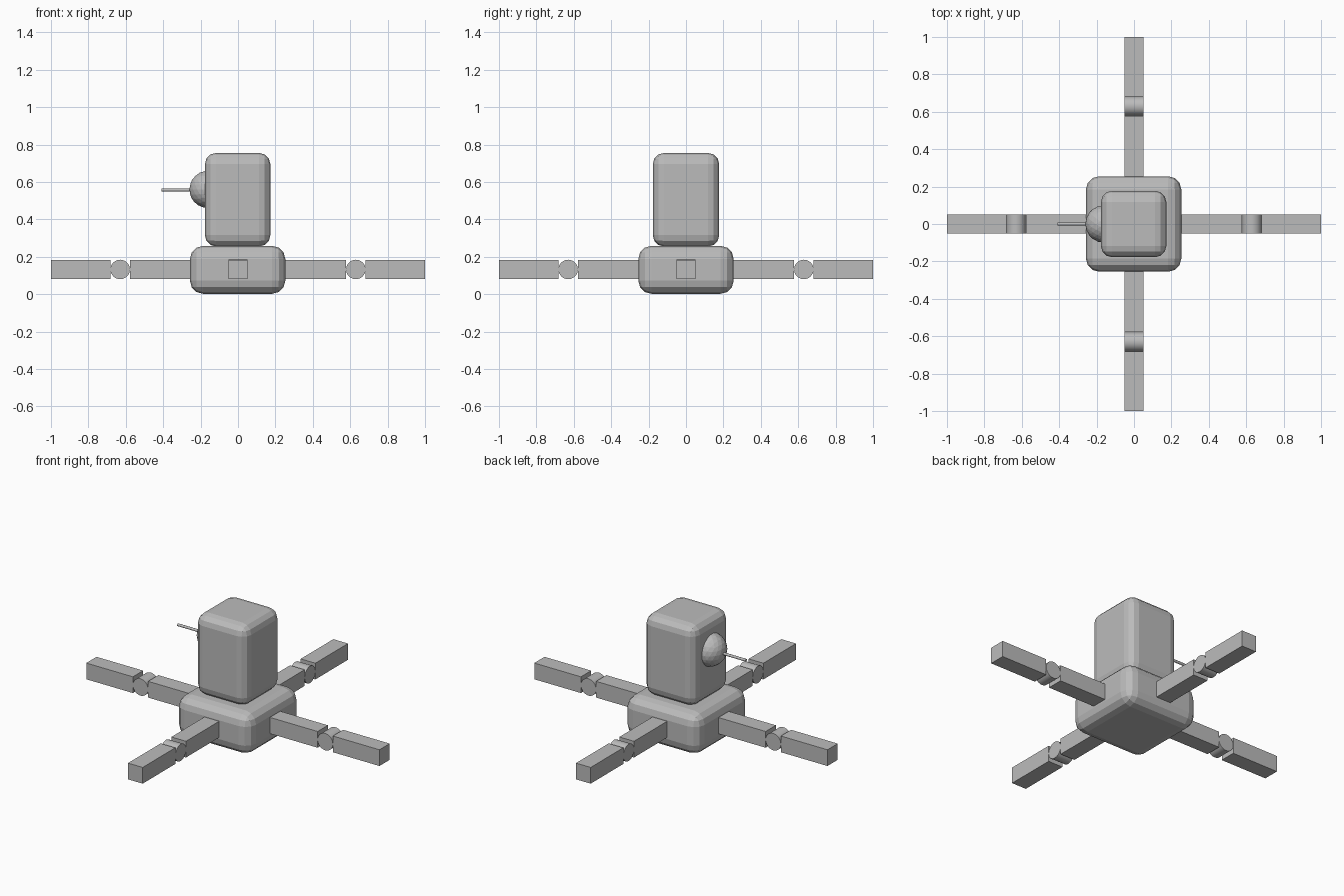
import bpy, math
from mathutils import Matrix, Vector

if "Cube" in bpy.data.objects:
    bpy.data.objects.remove(bpy.data.objects["Cube"])

grey = bpy.data.materials.new("plain grey")
grey.diffuse_color = (0.5, 0.5, 0.5, 1)
grey.use_nodes = True
grey.node_tree.nodes["Principled BSDF"].inputs["Base Color"].default_value = grey.diffuse_color


def finish(name):
    ob = bpy.context.object
    ob.name = name
    ob.data.materials.append(grey)
    return ob


def box(name, centre, size, bevel=0.0, segments=3):
    bpy.ops.mesh.primitive_cube_add(size=1, location=centre)
    ob = finish(name)
    ob.data.transform(Matrix.Diagonal((*size, 1)))
    if bevel:
        mod = ob.modifiers.new("rounded edges", 'BEVEL')
        mod.width = bevel
        mod.segments = segments
    return ob


def cylinder(name, centre, radius, depth, rotation, sides=32):
    bpy.ops.mesh.primitive_cylinder_add(vertices=sides, radius=radius, depth=depth,
                                        location=centre, rotation=rotation)
    ob = finish(name)
    bpy.ops.object.shade_smooth_by_angle(angle=math.radians(30))
    return ob


# Rounded base and upright head
box("base", (-0.002, 0, 0.13), (0.51, 0.51, 0.256), 0.07)
box("head", (-0.002, 0, 0.505), (0.35, 0.355, 0.5), 0.06)

# Faceted eye dome with a thin rod sticking out
bpy.ops.mesh.primitive_ico_sphere_add(subdivisions=3, radius=0.1, location=(-0.16, 0, 0.56))
finish("eye_dome")
cylinder("rod", (-0.32, 0, 0.557), 0.008, 0.18, (0, math.pi / 2, 0), 16)

# Four arms: inner link, round joint, outer link
for i, side in enumerate(("right", "back", "left", "front")):
    a = i * math.pi / 2
    d = Vector((math.cos(a), math.sin(a), 0))
    for part, r0, r1 in (("inner", 0.2, 0.578), ("outer", 0.682, 1.0)):
        ob = box(f"{side}_{part}_link", d * (r0 + r1) / 2 + Vector((0, 0, 0.132)),
                 (r1 - r0, 0.1, 0.1))
        ob.rotation_euler.z = a
    cylinder(f"{side}_joint", d * 0.63 + Vector((0, 0, 0.132)), 0.052, 0.1,
             (math.pi / 2, 0, a))
